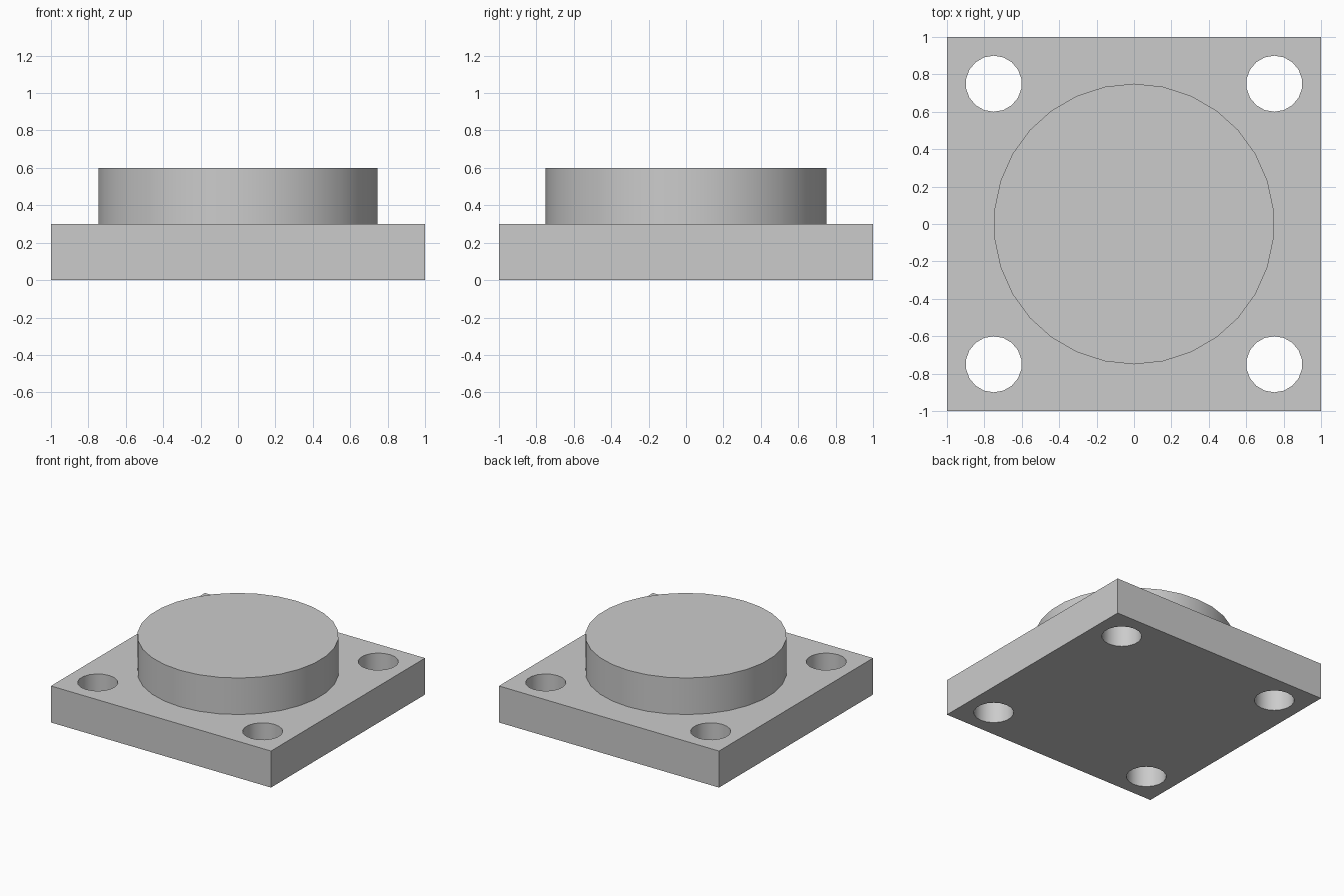
import bpy
import bmesh
import math
from mathutils import Matrix

cube = bpy.data.objects.get("Cube")
if cube:
    bpy.data.objects.remove(cube, do_unlink=True)

# One plain grey for the whole part
GREY = (0.6, 0.6, 0.6, 1)
grey = bpy.data.materials.new("plain_grey")
grey.use_nodes = True
grey.diffuse_color = GREY
grey.node_tree.nodes["Principled BSDF"].inputs["Base Color"].default_value = GREY

PLATE_H = 0.3
DISC_H = 0.3
HOLE_OFFSET = 0.75


def make_object(name, bm):
    mesh = bpy.data.meshes.new(name)
    bm.to_mesh(mesh)
    bm.free()
    mesh.materials.append(grey)
    obj = bpy.data.objects.new(name, mesh)
    bpy.context.collection.objects.link(obj)
    return obj


def add_cylinder(bm, radius, depth, sides, centre):
    bmesh.ops.create_cone(bm, cap_ends=True, segments=sides, radius1=radius,
                          radius2=radius, depth=depth,
                          matrix=Matrix.Translation(centre))


def activate(obj):
    bpy.ops.object.select_all(action="DESELECT")
    obj.select_set(True)
    bpy.context.view_layer.objects.active = obj


# Square base plate
bm = bmesh.new()
bmesh.ops.create_cube(bm, size=1, matrix=Matrix.Translation((0, 0, PLATE_H / 2))
                      @ Matrix.Diagonal((2, 2, PLATE_H, 1)))
plate = make_object("base_plate", bm)

# Four corner through-holes, drilled with one cutter
bm = bmesh.new()
for sx in (-1, 1):
    for sy in (-1, 1):
        add_cylinder(bm, 0.15, PLATE_H * 2, 18,
                     (sx * HOLE_OFFSET, sy * HOLE_OFFSET, PLATE_H / 2))
cutter = make_object("hole_cutter", bm)
cutter.hide_render = True

drill = plate.modifiers.new("corner_holes", "BOOLEAN")
drill.operation = "DIFFERENCE"
drill.solver = "EXACT"
drill.object = cutter
activate(plate)
bpy.ops.object.modifier_apply(modifier=drill.name)
bpy.data.objects.remove(cutter, do_unlink=True)

# Raised round boss
bm = bmesh.new()
add_cylinder(bm, 0.75, DISC_H, 30, (0, 0, PLATE_H + DISC_H / 2))
boss = make_object("round_boss", bm)

# Smooth round walls, crisp rims
for obj in (plate, boss):
    activate(obj)
    bpy.ops.object.shade_smooth_by_angle(angle=math.radians(30))
